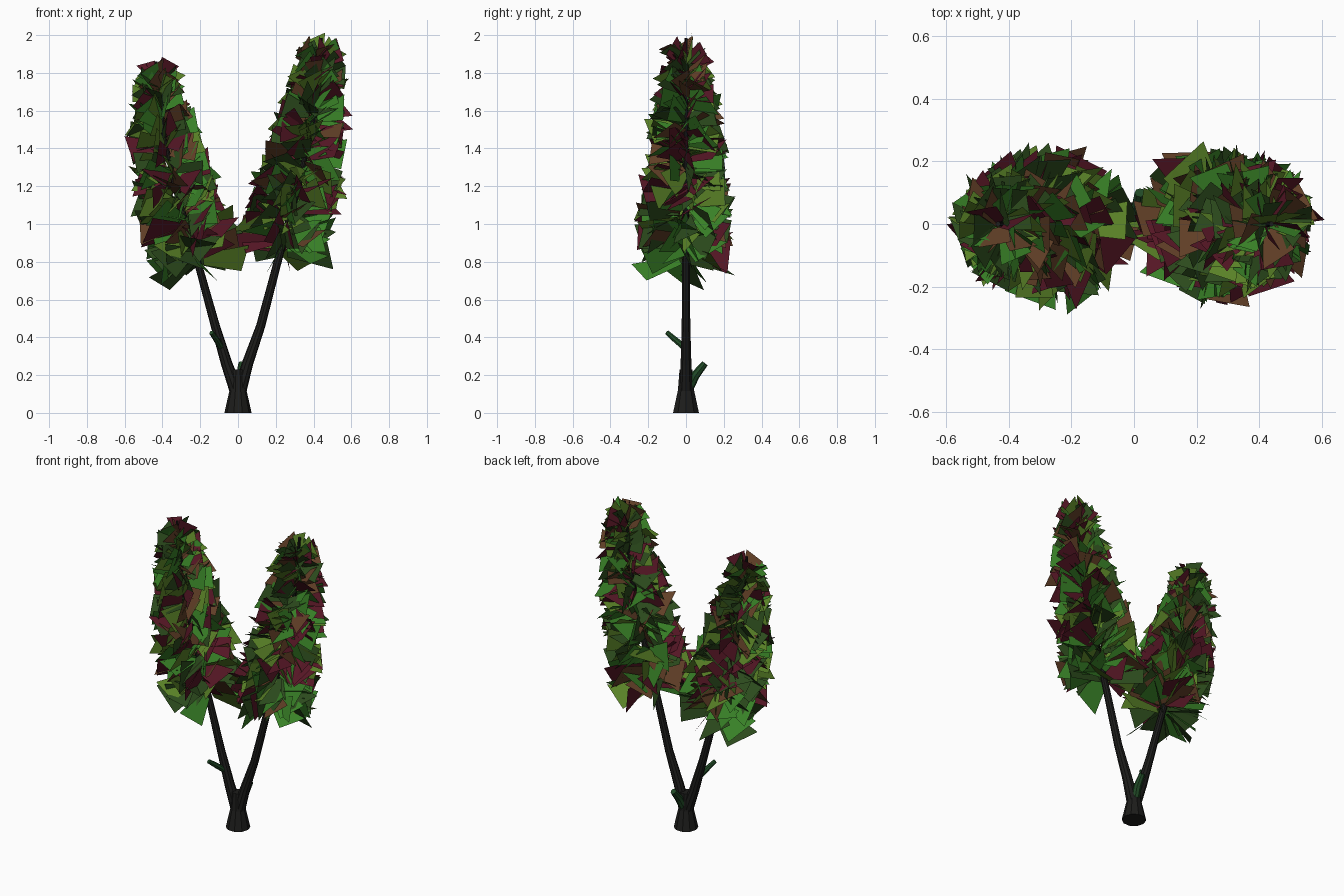
import bpy, bmesh, math, random
from mathutils import Vector

if "Cube" in bpy.data.objects:
    bpy.data.objects.remove(bpy.data.objects["Cube"])

random.seed(7)


def material(name, rgb):
    m = bpy.data.materials.new(name)
    m.diffuse_color = (*rgb, 1)
    m.use_nodes = True
    m.node_tree.nodes["Principled BSDF"].inputs["Base Color"].default_value = m.diffuse_color
    return m


def finish(name, bm, mats):
    me = bpy.data.meshes.new(name)
    bm.to_mesh(me)
    bm.free()
    for m in mats:
        me.materials.append(m)
    ob = bpy.data.objects.new(name, me)
    bpy.context.collection.objects.link(ob)
    return ob


def tube(name, path, mat, sides=10):
    """Tapered tube through (x, y, z, radius) points."""
    bm = bmesh.new()
    pts = [Vector(p[:3]) for p in path]
    rings = []
    for i, p in enumerate(pts):
        d = (pts[min(i + 1, len(pts) - 1)] - pts[max(i - 1, 0)]).normalized()
        if p.z == 0:
            d = Vector((0, 0, 1))
        u = Vector((0, 1, 0)).cross(d).normalized()
        v = d.cross(u)
        rings.append([bm.verts.new(p + path[i][3] * (u * math.cos(a) + v * math.sin(a)))
                      for a in (2 * math.pi * k / sides for k in range(sides))])
    for a, b in zip(rings, rings[1:]):
        for k in range(sides):
            n = (k + 1) % sides
            bm.faces.new((a[k], a[n], b[n], b[k]))
    bm.faces.new(rings[0][::-1])
    bm.faces.new(rings[-1])
    return finish(name, bm, [mat])


def along(path, z):
    """Point and direction on a path at height z."""
    for p, q in zip(path, path[1:]):
        if z <= q[2] or q is path[-1]:
            a, b = Vector(p[:3]), Vector(q[:3])
            return a.lerp(b, (z - a.z) / (b.z - a.z)), (b - a).normalized()


def crown(name, path, z0, count, mats):
    """Square-tipped leaves spiralling up a branch, shorter toward the top."""
    bm = bmesh.new()
    z1 = path[-1][2]
    for i in range(count):
        t = i / (count - 1)
        p, d = along(path, z0 + (z1 - 0.1 - z0) * t)
        az = i * 2.39996 + random.uniform(-0.3, 0.3)
        u = Vector((0, 1, 0)).cross(d).normalized()
        v = d.cross(u)
        out = u * math.cos(az) + v * math.sin(az)
        side = d.cross(out)
        el = math.radians(random.uniform(-22, 28) + 38 * t ** 3)
        axis = out * math.cos(el) + d * math.sin(el)
        up = axis.cross(side)
        roll = math.radians(random.uniform(25, 80)) * random.choice((-1, 1, 1))
        w = side * math.cos(roll) + up * math.sin(roll)
        length = (0.28 - 0.05 * t - 0.09 * t * t) * random.uniform(0.84, 1.06)
        half = (0.095 - 0.035 * t) * random.uniform(0.8, 1.1)
        s = random.choice((-1, 1)) * random.uniform(0.06, 0.2)
        corners = [(0.12, -0.45), (0.12, 0.45), (0.9 + s * 0.5, 1), (0.9 - s * 0.5, -1)]
        f = bm.faces.new([bm.verts.new(p + axis * (length * a) + w * (half * b))
                          for a, b in corners])
        f.material_index = random.choices(range(len(mats)), (4, 4, 5, 3, 3))[0]
    return finish(name, bm, mats)


bark = material("bark", (0.012, 0.012, 0.011))
moss = material("dark_green", (0.015, 0.07, 0.02))
leaves = [material("leaf_green", (0.04, 0.22, 0.02)),
          material("leaf_lime", (0.1, 0.22, 0.02)),
          material("leaf_dark", (0.025, 0.07, 0.012)),
          material("leaf_red", (0.09, 0.008, 0.018)),
          material("leaf_brown", (0.12, 0.05, 0.02))]

# Trunk base and forked branches
tube("trunk", [(0, 0, 0, 0.072), (0, 0, 0.12, 0.045), (0, 0, 0.23, 0.036)], bark)
left = [(-0.01, 0, 0.12, 0.036), (-0.06, 0, 0.26, 0.03), (-0.12, 0, 0.46, 0.024),
        (-0.2, 0, 0.75, 0.02), (-0.32, 0, 1.15, 0.016), (-0.39, 0, 1.45, 0.013),
        (-0.435, 0, 1.86, 0.008)]
right = [(0.01, 0, 0.12, 0.036), (0.05, 0, 0.26, 0.03), (0.12, 0, 0.46, 0.024),
         (0.21, 0, 0.8, 0.021), (0.32, 0, 1.2, 0.016), (0.395, 0, 1.55, 0.013),
         (0.44, 0, 1.985, 0.008)]
tube("left_branch", left, bark)
tube("right_branch", right, bark)

# Green stubs low on the trunk
tube("left_stub", [(-0.085, 0, 0.34, 0.018), (-0.115, -0.06, 0.39, 0.016),
                   (-0.14, -0.1, 0.425, 0.013)], moss, 8)
tube("back_stub", [(0.005, 0.02, 0.14, 0.025), (0.015, 0.05, 0.2, 0.024),
                   (0.02, 0.1, 0.262, 0.018)], moss, 8)

# Foliage
crown("left_crown", left, 0.81, 270, leaves)
crown("right_crown", right, 0.86, 270, leaves)
